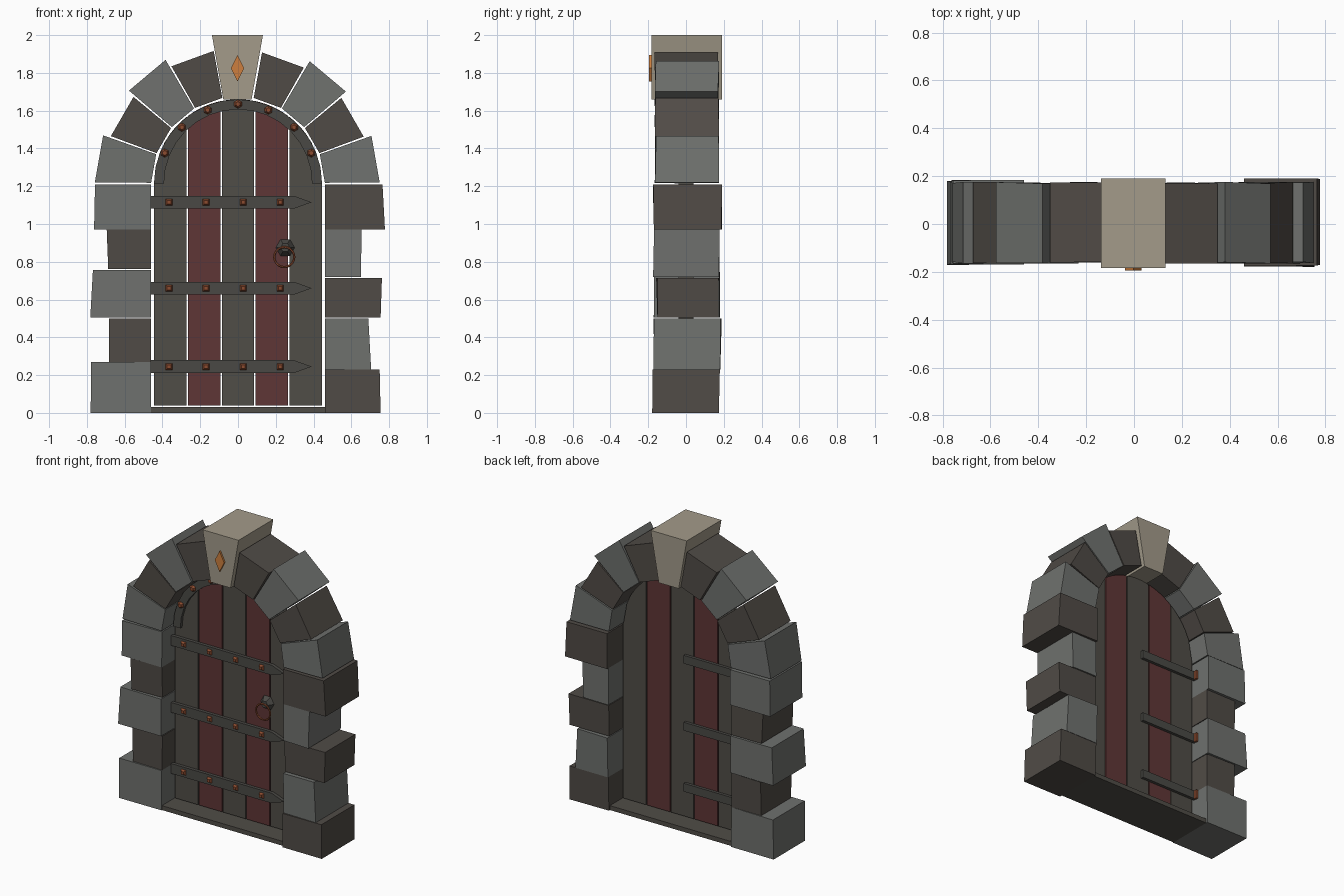
import bpy, bmesh, math, random
from mathutils import Matrix, Vector

random.seed(4)
if "Cube" in bpy.data.objects:
    bpy.data.objects.remove(bpy.data.objects["Cube"], do_unlink=True)


def material(name, *rgb):
    lin = [((c / 255 + 0.055) / 1.055) ** 2.4 for c in rgb] + [1]
    m = bpy.data.materials.new(name)
    m.use_nodes = True
    m.diffuse_color = lin
    bsdf = next(n for n in m.node_tree.nodes if n.type == "BSDF_PRINCIPLED")
    bsdf.inputs["Base Color"].default_value = lin
    return m


LIGHT = material("light_stone", 111, 113, 110)
DARK = material("dark_stone", 80, 75, 70)
KEY = material("pale_keystone", 163, 155, 138)
WOOD = material("dark_wood", 80, 77, 71)
RED = material("red_wood", 95, 54, 54)
IRON = material("iron", 74, 73, 69)
RUST = material("rusty_bolt", 140, 76, 48)
COPPER = material("copper", 205, 127, 62)

SPRING = 1.215      # height where the arch begins
DOOR_R = 0.445      # radius of the door top
FACE = 0.04         # half thickness of the door


def finish(name, bm, mat):
    bmesh.ops.recalc_face_normals(bm, faces=bm.faces)
    me = bpy.data.meshes.new(name)
    bm.to_mesh(me)
    bm.free()
    me.materials.append(mat)
    ob = bpy.data.objects.new(name, me)
    bpy.context.collection.objects.link(ob)
    return ob


def prism(name, outline, y0, y1, mat, jitter=0.0):
    """Extrude an x-z outline from y0 to y1, with optional uneven depth."""
    bm = bmesh.new()
    rings = [[bm.verts.new((x, y + random.uniform(-jitter, jitter), z)) for x, z in outline]
             for y in (y0, y1)]
    a, b = rings
    bm.faces.new(a)
    bm.faces.new(b[::-1])
    n = len(a)
    for i in range(n):
        j = (i + 1) % n
        bm.faces.new((a[i], b[i], b[j], a[j]))
    return finish(name, bm, mat)


def polar(r, degrees):
    t = math.radians(degrees)
    return r * math.cos(t), SPRING + r * math.sin(t)


def stud(name, x, z, y, radius, height, sides, mat, top=0.55, turn=0.0):
    """Faceted stud pointing out from the front."""
    bm = bmesh.new()
    bmesh.ops.create_cone(bm, cap_ends=True, segments=sides, radius1=radius,
                          radius2=radius * top, depth=height)
    place = (Matrix.Translation((x, y - height / 2, z)) @ Matrix.Rotation(math.pi / 2, 4, "X")
             @ Matrix.Rotation(turn, 4, "Z"))
    bmesh.ops.transform(bm, matrix=place, verts=bm.verts)
    return finish(name, bm, mat)


# Jamb stones: z bottom, z top, outer x at bottom and top, front y, back y
INNER = 0.46
jambs = {
    "left_jamb": (1, DARK, [
        (0, .23, .755, .75, -.175, .175), (.23, .5, .705, .69, -.17, .185),
        (.505, .715, .755, .762, -.155, .17), (.72, .97, .65, .655, -.17, .178),
        (.97, 1.21, .778, .765, -.174, .187)]),
    "right_jamb": (-1, LIGHT, [
        (0, .27, .78, .778, -.165, .175), (.27, .5, .683, .683, -.155, .17),
        (.505, .757, .782, .768, -.168, .178), (.762, .97, .687, .695, -.158, .168),
        (.97, 1.21, .762, .757, -.16, .18)]),
}
for side, (sx, first, rows) in jambs.items():
    other = LIGHT if first is DARK else DARK
    for i, (z0, z1, xb, xt, y0, y1) in enumerate(rows):
        outline = [(sx * INNER, z0), (sx * xb, z0), (sx * xt, z1), (sx * INNER, z1)]
        prism(f"{side}_stone_{i + 1}", outline, y0, y1, other if i % 2 else first, 0.005)

# Arch stones, four each side of the keystone
for side, offset in (("left", 0.0), ("right", 0.008)):
    for i, radius in enumerate((.75, .71, .75, .705)):
        a0, a1 = i * 20 + 0.4, i * 20 + 19.6
        outline = [polar(.46, a0), polar(radius + offset, a0),
                   polar(radius + offset, a1), polar(.46, a1)]
        if side == "right":
            outline = [(-x, z) for x, z in outline]
        prism(f"{side}_arch_stone_{i + 1}", outline, -.162, .172, DARK if i % 2 else LIGHT, 0.004)

# Keystone with its diamond
prism("keystone", [(-.078, 1.66), (.072, 1.66), (.132, 2), (-.138, 2)], -.183, .19, KEY)
prism("keystone_diamond", [(-.003, 1.755), (.032, 1.825), (-.003, 1.895), (-.038, 1.825)],
      -.195, -.18, COPPER)

# Threshold
prism("threshold", [(-.46, 0), (.46, 0), (.46, .03), (-.46, .03)], -.16, .16, WOOD)

# Door planks, cut to the arch at the top
for i in range(5):
    x0 = -DOOR_R + i * .1795
    x1 = x0 + .172
    outline = [(x0, .04), (x1, .04)]
    for k in range(7):
        x = x1 + (x0 - x1) * k / 6
        outline.append((x, SPRING + math.sqrt(max(0, DOOR_R ** 2 - x * x))))
    prism(f"door_plank_{i + 1}", outline, -FACE, FACE, RED if i % 2 else WOOD)

# Iron band around the door top, with bolts
angles = [k * 180 / 16 for k in range(17)]
band = [polar(.445, a) for a in angles] + [polar(.392, a) for a in reversed(angles)]
prism("arch_band", band, -.06, -FACE, IRON)
for k in range(1, 8):
    x, z = polar(.42, k * 22.5)
    stud(f"band_bolt_{k}", x, z, -.06, .023, .016, 6, RUST)

# Hinge straps front and back
for i, z in enumerate((.245, .66, 1.115)):
    h = .034
    prism(f"front_strap_{i + 1}", [(-.46, z - h), (.296, z - h), (.39, z), (.296, z + h),
                                   (-.46, z + h)], -.062, -FACE, IRON)
    prism(f"back_strap_{i + 1}", [(-.46, z - .028), (-.025, z - .028), (-.025, z + .028),
                                  (-.46, z + .028)], FACE, .06, IRON)
    prism(f"hinge_pin_{i + 1}", [(-.46, z - .03), (-.445, z - .03), (-.445, z + .03),
                                 (-.46, z + .03)], .06, .08, RUST)
    for k in range(4):
        stud(f"strap_{i + 1}_bolt_{k + 1}", -.365 + k * .196, z, -.062, .025, .016, 4, RUST,
             turn=math.pi / 4)

# Ring handle on its boss
stud("handle_boss", .25, .875, -FACE, .05, .035, 6, IRON, top=.5, turn=math.pi / 6)
bm = bmesh.new()
R, r, N, M = .053, .006, 20, 6
loops = []
for i in range(N):
    t = 2 * math.pi * i / N
    out = Vector((math.cos(t), 0, math.sin(t)))
    loops.append([bm.verts.new(Vector((.245, -.08, .825)) + out * (R + r * math.cos(p))
                               + Vector((0, r * math.sin(p), 0)))
                  for p in (2 * math.pi * j / M for j in range(M))])
for i in range(N):
    a, b = loops[i], loops[(i + 1) % N]
    for j in range(M):
        k = (j + 1) % M
        bm.faces.new((a[j], b[j], b[k], a[k]))
finish("handle_ring", bm, RUST)
